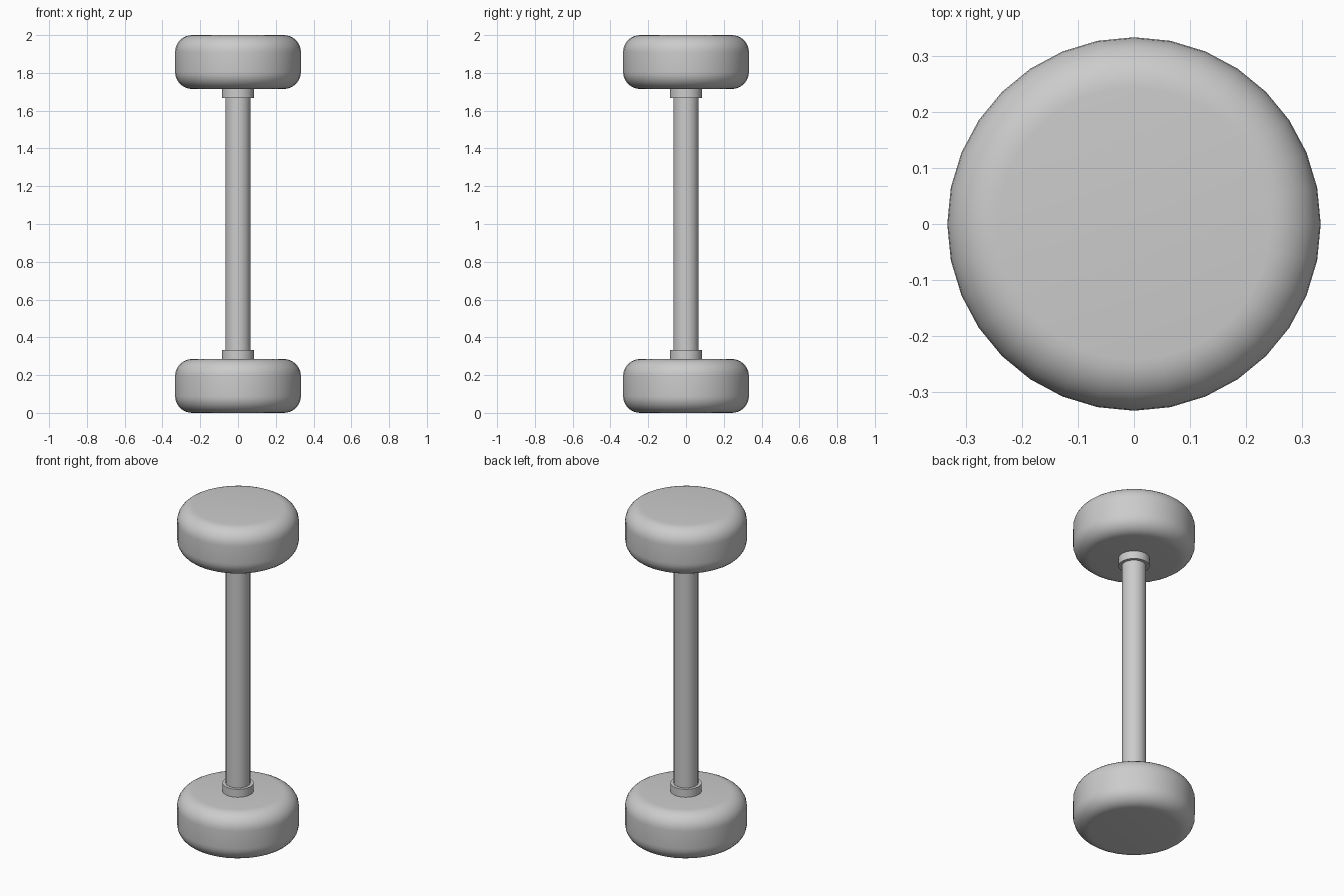
import bpy
import math

cube = bpy.data.objects.get("Cube")
if cube:
    bpy.data.objects.remove(cube, do_unlink=True)

HEIGHT = 2.0
WEIGHT_H, COLLAR_TOP = 0.285, 0.333

# Single grey metal
metal = bpy.data.materials.new("grey_metal")
metal.use_nodes = True
colour = (0.6, 0.6, 0.6, 1)
metal.diffuse_color = colour
metal.node_tree.nodes["Principled BSDF"].inputs["Base Color"].default_value = colour


def cylinder(name, radius, z0, z1, bevel=0):
    bpy.ops.mesh.primitive_cylinder_add(vertices=32, radius=radius, depth=z1 - z0,
                                        location=(0, 0, (z0 + z1) / 2))
    obj = bpy.context.object
    obj.name = name
    obj.data.materials.append(metal)
    if bevel:
        mod = obj.modifiers.new("rounded_rims", 'BEVEL')
        mod.width = bevel
        mod.segments = 8
        mod.limit_method = 'ANGLE'
        mod.angle_limit = math.radians(40)
        bpy.ops.object.modifier_apply(modifier=mod.name)
    bpy.ops.object.shade_smooth_by_angle(angle=math.radians(30))
    return obj


# Handle bar
cylinder("handle", 0.067, COLLAR_TOP - 0.06, HEIGHT - COLLAR_TOP + 0.06)

# Rounded weights and their collars, mirrored about mid height
for side in ("lower", "upper"):
    def span(a, b):
        return (a, b) if side == "lower" else (HEIGHT - b, HEIGHT - a)
    cylinder(side + "_weight", 0.333, *span(0, WEIGHT_H), bevel=0.09)
    cylinder(side + "_collar", 0.085, *span(WEIGHT_H - 0.01, COLLAR_TOP))
